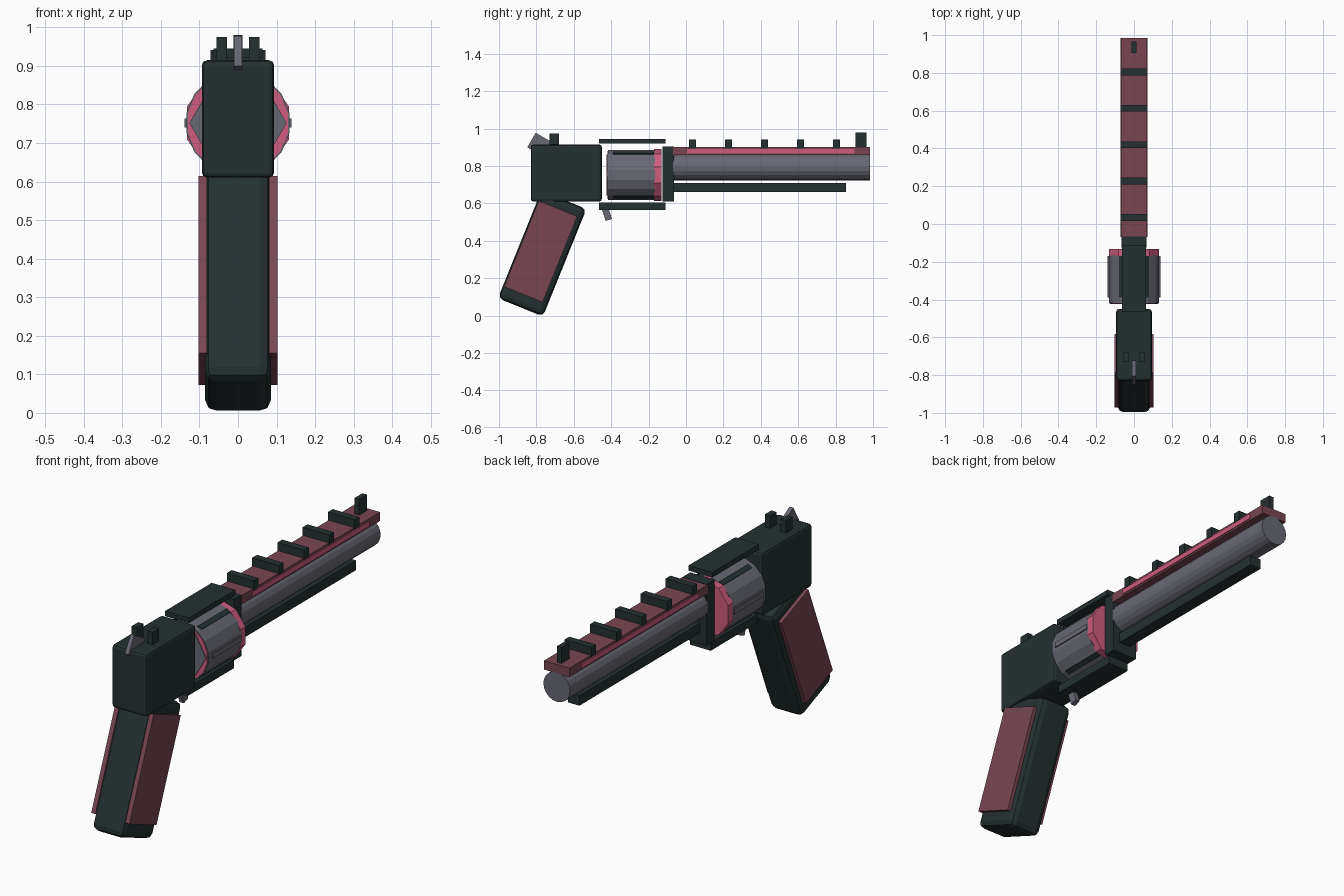
import bpy
import math
from mathutils import Matrix, Vector

cube = bpy.data.objects.get("Cube")
if cube:
    bpy.data.objects.remove(cube, do_unlink=True)


def make_material(name, rgb):
    mat = bpy.data.materials.new(name)
    mat.use_nodes = True
    mat.diffuse_color = (*rgb, 1)
    mat.node_tree.nodes["Principled BSDF"].inputs["Base Color"].default_value = (*rgb, 1)
    return mat


DARK = make_material("dark green metal", (0.018, 0.03, 0.03))
STEEL = make_material("grey steel", (0.14, 0.14, 0.175))
MAUVE = make_material("dull mauve", (0.19, 0.062, 0.085))
PINK = make_material("bright pink", (0.62, 0.11, 0.21))


def finish(name, mat, bevel, segments=2):
    obj = bpy.context.object
    obj.name = name
    obj.data.materials.append(mat)
    if bevel:
        mod = obj.modifiers.new("bevel", "BEVEL")
        mod.width = bevel
        mod.segments = segments
    return obj


def box(name, mat, x, y, z, tilt=0.0, bevel=0.0):
    """Box from (low, high) ranges, tilted about its own centre."""
    ranges = (x, y, z)
    centre = [(a + b) / 2 for a, b in ranges]
    bpy.ops.mesh.primitive_cube_add(size=1, location=centre, rotation=(math.radians(tilt), 0, 0))
    bpy.context.object.data.transform(Matrix.Diagonal(Vector([b - a for a, b in ranges] + [1])))
    return finish(name, mat, bevel)


def mid(centre, size):
    return (centre - size / 2, centre + size / 2)


def rod(name, mat, radius, y, z, sides, turn=0.0, bevel=0.0):
    """Prism lying along y; turn is the angle of a corner from +x."""
    bpy.ops.mesh.primitive_cylinder_add(vertices=sides, radius=radius, depth=y[1] - y[0],
                                        location=(0, (y[0] + y[1]) / 2, z))
    data = bpy.context.object.data
    data.transform(Matrix.Rotation(math.radians(turn - 90), 4, "Z"))
    data.transform(Matrix.Rotation(math.radians(90), 4, "X"))
    return finish(name, mat, bevel, 1)


# Frame around the cylinder
box("rear_frame", DARK, (-0.094, 0.094), (-0.83, -0.45), (0.61, 0.915), bevel=0.014)
box("top_strap", DARK, (-0.063, 0.063), (-0.465, -0.11), (0.92, 0.945))
box("bottom_strap", DARK, (-0.055, 0.055), (-0.465, -0.11), (0.565, 0.605))
box("front_frame", DARK, (-0.065, 0.065), (-0.125, -0.065), (0.61, 0.905))

# Grip with side panels
box("grip", DARK, (-0.085, 0.085), mid(-0.769, 0.26), mid(0.332, 0.62), tilt=-22, bevel=0.028)
for side, name in ((1, "left"), (-1, "right")):
    box(name + "_grip_panel", MAUVE, mid(side * 0.091, 0.022),
        mid(-0.777, 0.222), mid(0.343, 0.495), tilt=-22)

# Cylinder, its front ring and rear face
AXIS = 0.752
rod("cylinder", STEEL, 0.136, (-0.417, -0.165), AXIS, 16, turn=11.25)
rod("cylinder_ring", PINK, 0.139, (-0.17, -0.132), AXIS, 10, turn=18)
rod("cylinder_rear_plate", PINK, 0.132, (-0.42, -0.416), AXIS, 16, turn=11.25)
rod("cylinder_rear_hub", STEEL, 0.126, (-0.424, -0.419), AXIS, 6)
for i in range(6):
    angle = i * math.pi / 3
    flute = box("cylinder_flute_%d" % (i + 1), STEEL if i % 3 == 0 else DARK,
                (-0.004, 0.004), (-0.39, -0.17), (-0.012, 0.012))
    flute.rotation_euler = (0, -angle, 0)
    flute.location = (0.135 * math.cos(angle), -0.28, AXIS + 0.135 * math.sin(angle))

# Barrel, rib and rod underneath
rod("barrel", STEEL, 0.071, (-0.07, 0.985), 0.794, 20)
box("barrel_rib", MAUVE, (-0.068, 0.068), (-0.07, 0.985), (0.86, 0.903))
for side, name in ((1, "left"), (-1, "right")):
    box(name + "_rib_stripe", PINK, mid(side * 0.069, 0.006), (0.005, 0.9), (0.868, 0.892))
box("under_rod", DARK, (-0.03, 0.03), (-0.07, 0.855), (0.662, 0.71))
for i in range(5):
    box("rib_rung_%d" % (i + 1), DARK, (-0.071, 0.071), mid(0.035 + i * 0.1925, 0.036), (0.895, 0.942))

# Sights
box("front_sight", DARK, (-0.012, 0.012), (0.905, 0.965), (0.9, 0.98))
for side, name in ((1, "left"), (-1, "right")):
    box(name + "_rear_sight", DARK, mid(side * 0.042, 0.028), (-0.73, -0.68), (0.905, 0.975))

# Hammer and trigger
box("hammer", STEEL, (-0.01, 0.01), mid(-0.785, 0.095), mid(0.915, 0.09), tilt=-30)
box("trigger", STEEL, (-0.012, 0.012), mid(-0.425, 0.035), mid(0.55, 0.08), tilt=18)
